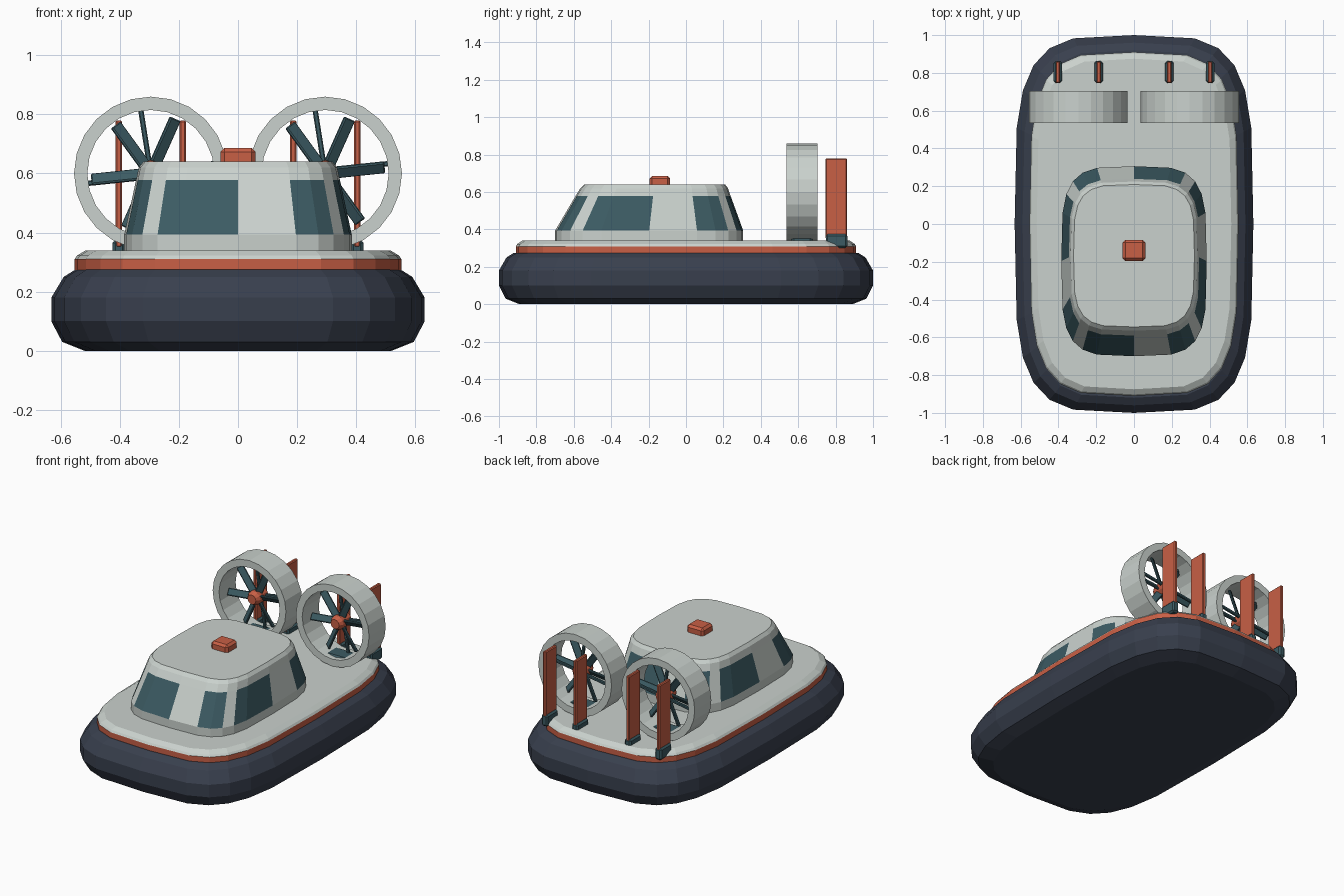
import bpy, bmesh, math
from mathutils import Matrix, Vector

cube = bpy.data.objects.get("Cube")
if cube:
    bpy.data.objects.remove(cube)


def material(name, rgb):
    m = bpy.data.materials.new(name)
    m.use_nodes = True
    m.diffuse_color = (*rgb, 1)
    bsdf = m.node_tree.nodes["Principled BSDF"]
    bsdf.inputs["Base Color"].default_value = (*rgb, 1)
    bsdf.inputs["Roughness"].default_value = 0.7
    return m


GREY = material("pale grey", (0.59, 0.64, 0.61))
ORANGE = material("orange", (0.58, 0.115, 0.06))
TEAL = material("dark teal", (0.045, 0.105, 0.125))
RUBBER = material("dark rubber", (0.04, 0.05, 0.075))
SIDES = 24


def finish(name, bm, mats):
    bmesh.ops.recalc_face_normals(bm, faces=bm.faces)
    mesh = bpy.data.meshes.new(name)
    bm.to_mesh(mesh)
    bm.free()
    for m in mats:
        mesh.materials.append(m)
    ob = bpy.data.objects.new(name, mesh)
    bpy.context.collection.objects.link(ob)
    return ob


def outline(hx, hy, cy, z):
    """Rounded-rectangle (superellipse) ring of points."""
    pts = []
    for i in range(SIDES):
        a = math.tau * i / SIDES
        c, s = round(math.cos(a), 6), round(math.sin(a), 6)
        pts.append(Vector((math.copysign(abs(c) ** 0.5, c) * hx,
                           math.copysign(abs(s) ** 0.5, s) * hy + cy, z)))
    return pts


def loft(name, rings, mats, rule=lambda level, side: 0):
    """Capped loft through (half x, half y, centre y, z) rings."""
    bm = bmesh.new()
    loops = [[bm.verts.new(p) for p in outline(*r)] for r in rings]
    for k, (lo, hi) in enumerate(zip(loops, loops[1:])):
        for i in range(SIDES):
            j = (i + 1) % SIDES
            f = bm.faces.new((lo[i], lo[j], hi[j], hi[i]))
            f.material_index = rule(k, i)
    bm.faces.new(loops[0][::-1])
    bm.faces.new(loops[-1])
    return finish(name, bm, mats)


def box(name, size, centre, mat, bevel=0.0, turn=Matrix()):
    bm = bmesh.new()
    bmesh.ops.create_cube(bm, size=1, matrix=Matrix.Diagonal((*size, 1)))
    if bevel:
        bmesh.ops.bevel(bm, geom=bm.edges[:], offset=bevel, segments=1, affect='EDGES')
    bm.transform(Matrix.Translation(centre) @ turn)
    return finish(name, bm, [mat])


def lathe_y(name, profile, centre, mat, sides=24):
    """Closed (radius, y) profile turned about the y axis."""
    bm = bmesh.new()
    loops = []
    for i in range(sides):
        a = math.tau * i / sides
        loops.append([bm.verts.new((centre[0] + r * math.cos(a), centre[1] + y,
                                    centre[2] + r * math.sin(a))) for r, y in profile])
    n = len(profile)
    for i in range(sides):
        a, b = loops[i], loops[(i + 1) % sides]
        for k in range(n):
            bm.faces.new((a[k], b[k], b[(k + 1) % n], a[(k + 1) % n]))
    bmesh.ops.remove_doubles(bm, verts=bm.verts, dist=1e-5)
    return finish(name, bm, [mat])


# Inflated skirt
loft("skirt", [(0.52, 0.89, 0, 0), (0.595, 0.965, 0, 0.03), (0.632, 1, 0, 0.1),
               (0.632, 1, 0, 0.18), (0.59, 0.96, 0, 0.25), (0.55, 0.92, 0, 0.275)], [RUBBER])

# Trim band and deck
loft("trim_band", [(0.553, 0.91, 0, 0.265), (0.553, 0.91, 0, 0.31)], [ORANGE])
loft("deck", [(0.553, 0.91, 0, 0.31), (0.545, 0.902, 0, 0.322), (0.515, 0.875, 0, 0.34)], [GREY])

# Cabin with a window band broken by a pillar at every third side
loft("cabin", [(0.385, 0.503, -0.197, 0.33), (0.385, 0.503, -0.197, 0.393),
               (0.345, 0.415, -0.176, 0.578), (0.336, 0.395, -0.17, 0.62),
               (0.32, 0.377, -0.168, 0.64)], [GREY, TEAL],
     lambda level, side: int(level == 1 and side % 3 != 0))
box("roof_beacon", (0.12, 0.11, 0.06), (0, -0.14, 0.656), ORANGE, 0.014)

# Twin ducted fans and their rudders
for side, x in (("right", -0.295), ("left", 0.295)):
    hub = Vector((x, 0.62, 0.6))
    lathe_y(side + "_fan_duct", [(0.26, -0.084), (0.26, 0.084), (0.215, 0.084), (0.215, -0.084)],
            hub, GREY)
    lathe_y(side + "_fan_hub", [(0, -0.06), (0.03, -0.06), (0.045, -0.035), (0.045, 0.045), (0, 0.045)],
            hub, ORANGE, 12)
    for k in range(6):
        turn = Matrix.Rotation(-math.radians(6 + 60 * k), 4, 'Y')
        pitch = Matrix.Rotation(math.radians(35), 4, 'X')
        box(f"{side}_fan_blade_{k + 1}", (0.175, 0.014, 0.045),
            hub + turn @ Vector((0.115, -0.01, 0)), TEAL, 0.004, turn @ pitch)
    for k in range(4):
        turn = Matrix.Rotation(-math.radians(9 + 90 * k), 4, 'Y')
        box(f"{side}_fan_strut_{k + 1}", (0.2, 0.018, 0.018),
            hub + turn @ Vector((0.12, 0.03, 0)), TEAL, 0.004, turn)
    box(side + "_fan_pedestal", (0.15, 0.11, 0.07), (x, 0.62, 0.36), TEAL, 0.012)
    for which, dx in (("outer", 0.108), ("inner", -0.108)):
        rx = x + math.copysign(dx, x) * (1 if dx > 0 else -1)
        box(f"{side}_{which}_rudder", (0.022, 0.115, 0.43), (rx, 0.803, 0.565), ORANGE, 0.005)
        box(f"{side}_{which}_rudder_base", (0.044, 0.115, 0.075), (rx, 0.805, 0.338), TEAL, 0.01)
